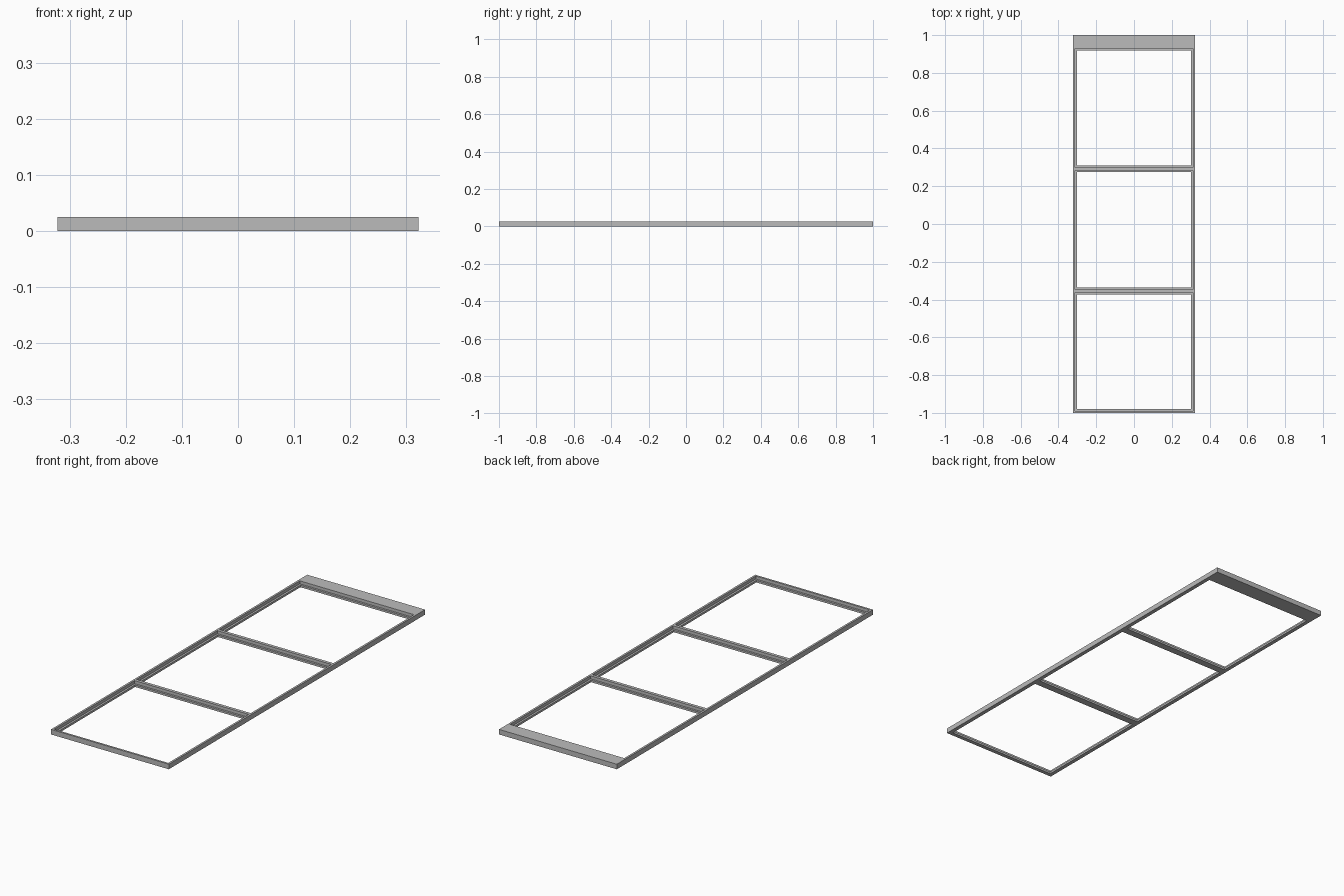
import bpy
import bmesh

if "Cube" in bpy.data.objects:
    bpy.data.objects.remove(bpy.data.objects["Cube"])

grey = bpy.data.materials.new("plain grey")
grey.use_nodes = True
colour = (0.5, 0.5, 0.5, 1)
grey.diffuse_color = colour
grey.node_tree.nodes["Principled BSDF"].inputs["Base Color"].default_value = colour

HALF_W, HEIGHT, LEDGE_Z = 0.322, 0.025, 0.01
LEDGE = 0.01                      # width of the rebate around each opening
OPEN_X = 0.302                    # half width of the openings
OPENINGS = [(-0.98, -0.372), (-0.336, 0.274), (0.31, 0.918)]


def layer(bm, inset, z0, z1):
    """Slab with three openings enlarged by inset, as a grid with holes."""
    hx = OPEN_X + inset
    xs = [-HALF_W, -hx, hx, HALF_W]
    ys = [-1] + [y for a, b in OPENINGS for y in (a - inset, b + inset)] + [1]
    grid = [[bm.verts.new((x, y, z0)) for x in xs] for y in ys]
    faces = []
    for j in range(len(ys) - 1):
        for i in range(3):
            if i == 1 and j % 2 == 1:
                continue
            faces.append(bm.faces.new((grid[j][i], grid[j][i + 1],
                                       grid[j + 1][i + 1], grid[j + 1][i])))
    result = bmesh.ops.extrude_face_region(bm, geom=faces, use_keep_orig=True)
    top = [v for v in result["geom"] if isinstance(v, bmesh.types.BMVert)]
    bmesh.ops.translate(bm, verts=top, vec=(0, 0, z1 - z0))
    bmesh.ops.recalc_face_normals(bm, faces=bm.faces)


def frame_part(name, inset, z0, z1):
    bm = bmesh.new()
    layer(bm, inset, z0, z1)
    bmesh.ops.dissolve_limit(bm, angle_limit=0.01, verts=bm.verts, edges=bm.edges)
    mesh = bpy.data.meshes.new(name)
    bm.to_mesh(mesh)
    bm.free()
    mesh.materials.append(grey)
    obj = bpy.data.objects.new(name, mesh)
    bpy.context.collection.objects.link(obj)


# Lower frame carries the ledges, upper frame forms the raised rim
frame_part("ledge_frame", 0, 0, LEDGE_Z)
frame_part("rim_frame", LEDGE, LEDGE_Z, HEIGHT)
